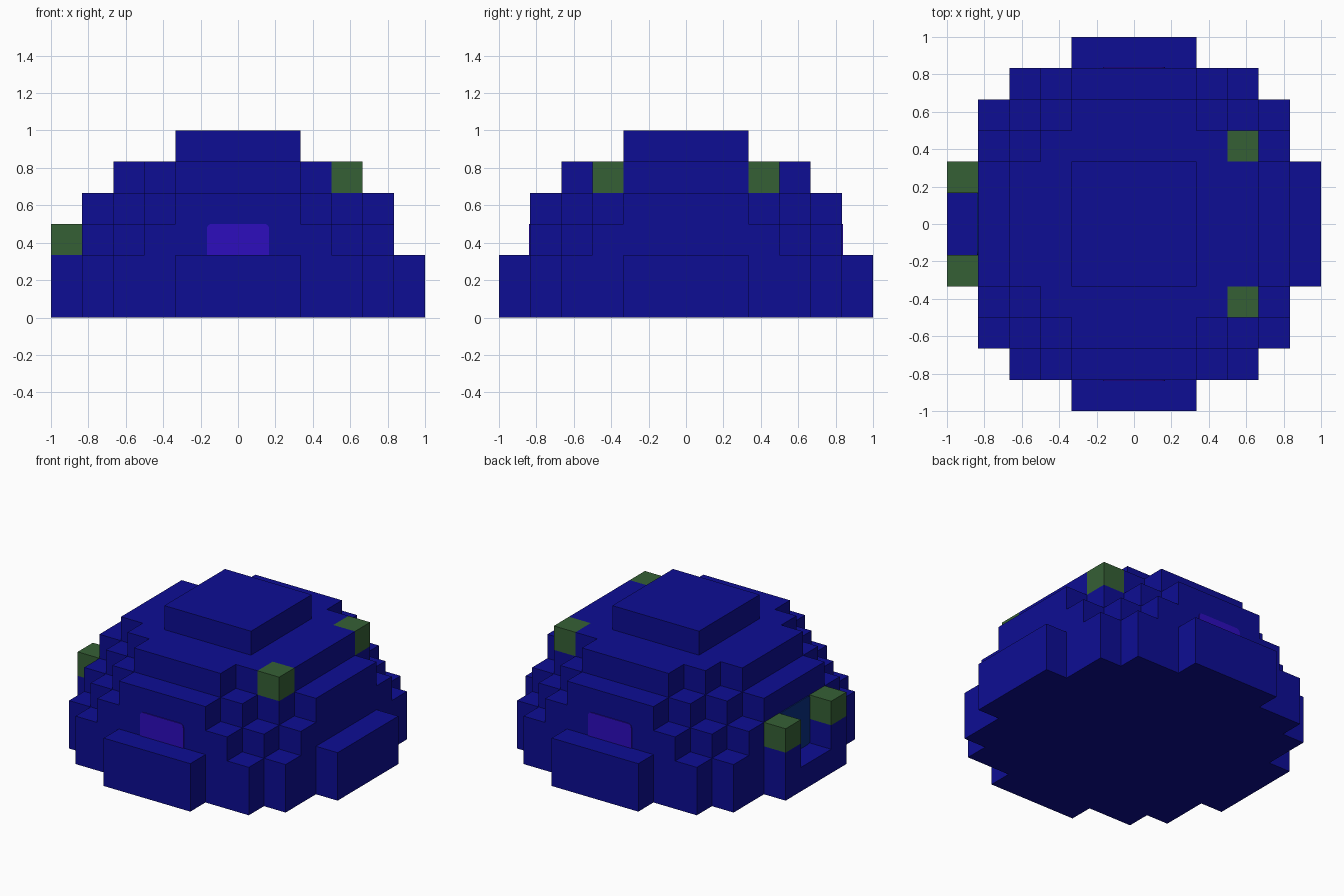
import bpy, bmesh, math
from mathutils import Matrix, Vector

U = 1 / 6          # edge of one block
R = 6              # dome radius in blocks

cube = bpy.data.objects.get("Cube")
if cube:
    bpy.data.objects.remove(cube, do_unlink=True)


def material(name, color):
    m = bpy.data.materials.new(name)
    m.use_nodes = True
    m.diffuse_color = (*color, 1)
    m.node_tree.nodes["Principled BSDF"].inputs["Base Color"].default_value = (*color, 1)
    return m


BLUE = material("deep blue", (0.004, 0.004, 0.296))
GREEN = material("moss green", (0.036, 0.117, 0.036))
PURPLE = material("violet", (0.027, 0.004, 0.515))
TEAL = material("dark teal", (0.003, 0.03, 0.23))


def add_object(name, bm, mat):
    bmesh.ops.recalc_face_normals(bm, faces=bm.faces)
    mesh = bpy.data.meshes.new(name)
    bm.to_mesh(mesh)
    bm.free()
    mesh.materials.append(mat)
    ob = bpy.data.objects.new(name, mesh)
    bpy.context.collection.objects.link(ob)
    return ob


# Stepped dome: blocks whose centres lie inside a half sphere,
# less a doorway cut in the ledge on the -x side
def in_dome(x, y, z):
    if z < 0 or (x == -R and y in (-1, 0) and z >= 1):
        return False
    return (x + .5) ** 2 + (y + .5) ** 2 + (z + .5) ** 2 <= R * R


bm = bmesh.new()
corners = {}


def vert(p):
    key = tuple(round(c) for c in p)
    if key not in corners:
        corners[key] = bm.verts.new(Vector(key) * U)
    return corners[key]


# Keep only the outer sides of the blocks
for x in range(-R, R):
    for y in range(-R, R):
        for z in range(R):
            if not in_dome(x, y, z):
                continue
            centre = Vector((x + .5, y + .5, z + .5))
            for axis in range(3):
                for sign in (-1, 1):
                    n = Vector((0, 0, 0))
                    n[axis] = sign
                    if in_dome(x + int(n.x), y + int(n.y), z + int(n.z)):
                        continue
                    a = Vector((n.y, n.z, n.x))
                    b = n.cross(a)
                    bm.faces.new([vert(centre + (n + a * i + b * j) / 2)
                                  for i, j in ((1, 1), (-1, 1), (-1, -1), (1, -1))])
add_object("stepped_dome", bm, BLUE)


# Small green blocks, mirrored front to back
def block(name, x, y, z):
    bm = bmesh.new()
    bmesh.ops.create_cube(bm, size=U, matrix=Matrix.Translation(
        Vector((x + .5, y + .5, z + .5)) * U))
    add_object(name, bm, GREEN)


for side, y_door, y_top in (("front", -2, -3), ("back", 1, 2)):
    block("door_post_" + side, -6, y_door, 2)
    block("upper_block_" + side, 3, y_top, 4)


# Thin rounded window plates set on the upright sides
def window(name, angle, mat, thick=0.006, radius=0.025):
    w, z0, z1 = U, U, 3 * U
    d = 5 * U
    bm = bmesh.new()
    outline = []
    for cx, cz, start in ((w - radius, z1 - radius, 0), (-w + radius, z1 - radius, 90),
                          (-w + radius, z0 + radius, 180), (w - radius, z0 + radius, 270)):
        for k in range(5):
            t = math.radians(start + 22.5 * k)
            outline.append((cx + radius * math.cos(t), cz + radius * math.sin(t)))
    face = bm.faces.new([bm.verts.new((px, -d, pz)) for px, pz in outline])
    ext = bmesh.ops.extrude_face_region(bm, geom=[face])
    bmesh.ops.translate(bm, vec=(0, -thick, 0),
                        verts=[g for g in ext["geom"] if isinstance(g, bmesh.types.BMVert)])
    bmesh.ops.rotate(bm, verts=bm.verts, cent=(0, 0, 0),
                     matrix=Matrix.Rotation(math.radians(angle), 3, 'Z'))
    add_object(name, bm, mat)


window("front_window", 0, PURPLE)
window("back_window", 180, PURPLE)
window("door_panel", -90, TEAL)
